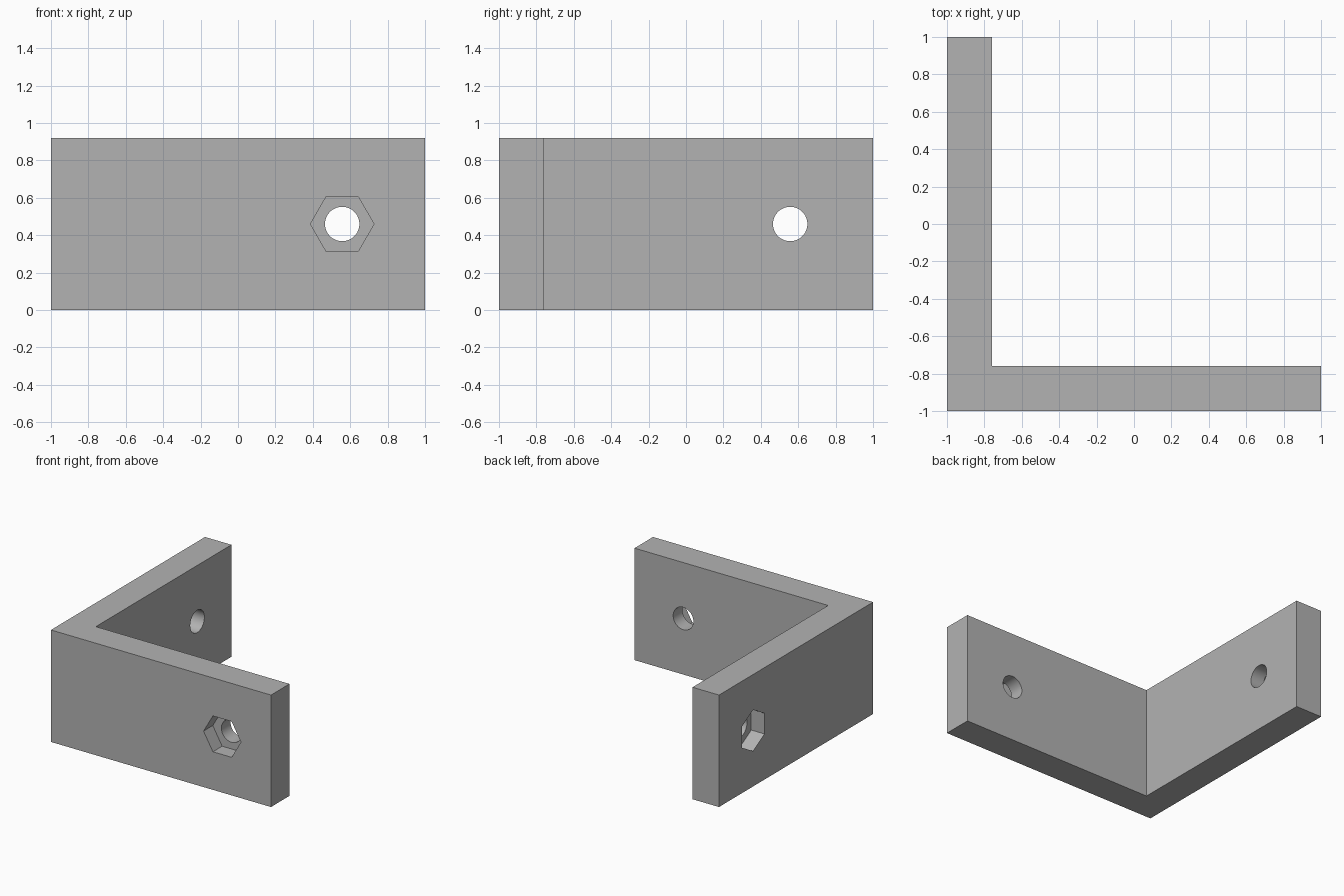
import bpy
import bmesh
from math import pi
from mathutils import Matrix, Vector

if "Cube" in bpy.data.objects:
    bpy.data.objects.remove(bpy.data.objects["Cube"])

HEIGHT, WALL = 0.92, 0.24
HOLE_AT, HOLE_R = 0.557, 0.092
NUT_R, NUT_DEPTH = 0.17, 0.12

grey = bpy.data.materials.new("plain grey")
grey.use_nodes = True
colour = (0.45, 0.45, 0.45, 1)
grey.diffuse_color = colour
grey.node_tree.nodes["Principled BSDF"].inputs["Base Color"].default_value = colour


def add_object(name, bm):
    mesh = bpy.data.meshes.new(name)
    bmesh.ops.recalc_face_normals(bm, faces=bm.faces)
    bm.to_mesh(mesh)
    bm.free()
    mesh.materials.append(grey)
    obj = bpy.data.objects.new(name, mesh)
    bpy.context.collection.objects.link(obj)
    return obj


def cutter(name, sides, radius, start, end, spin=0):
    """Prism running from start to end, spun about its own axis."""
    start, end = Vector(start), Vector(end)
    axis = end - start
    bm = bmesh.new()
    turn = axis.to_track_quat("Z", "Y").to_matrix().to_4x4()
    place = Matrix.Translation((start + end) / 2) @ turn @ Matrix.Rotation(spin, 4, "Z")
    bmesh.ops.create_cone(bm, cap_ends=True, segments=sides, radius1=radius,
                          radius2=radius, depth=axis.length, matrix=place)
    obj = add_object(name, bm)
    obj.hide_render = True
    return obj


# L-shaped bracket, extruded upwards
inner = WALL - 1
outline = [(-1, -1), (1, -1), (1, inner), (inner, inner), (inner, 1), (-1, 1)]
bm = bmesh.new()
base = bm.faces.new([bm.verts.new((x, y, 0)) for x, y in outline])
top = bmesh.ops.extrude_face_region(bm, geom=[base])["geom"]
bmesh.ops.translate(bm, vec=(0, 0, HEIGHT),
                    verts=[v for v in top if isinstance(v, bmesh.types.BMVert)])
bracket = add_object("corner_bracket", bm)

# Bolt holes through both arms, with hexagonal nut pockets on the outside
mid = HEIGHT / 2
pocket = NUT_DEPTH - 1
cutters = [
    cutter("front_bolt_hole", 48, HOLE_R, (HOLE_AT, -1.1, mid), (HOLE_AT, inner + 0.1, mid)),
    cutter("side_bolt_hole", 48, HOLE_R, (-1.1, HOLE_AT, mid), (inner + 0.1, HOLE_AT, mid)),
    cutter("front_nut_pocket", 6, NUT_R, (HOLE_AT, -1.1, mid), (HOLE_AT, pocket, mid), pi / 6),
    cutter("side_nut_pocket", 6, NUT_R, (-1.1, HOLE_AT, mid), (pocket, HOLE_AT, mid)),
]
for tool in cutters:
    cut = bracket.modifiers.new(tool.name, "BOOLEAN")
    cut.object = tool
    cut.operation = "DIFFERENCE"
    cut.solver = "EXACT"

# Bake the cuts, then drop the cutters
bpy.context.view_layer.objects.active = bracket
bracket.select_set(True)
for tool in cutters:
    bpy.ops.object.modifier_apply(modifier=tool.name)
    bpy.data.objects.remove(tool)
bpy.ops.object.shade_smooth_by_angle(angle=pi / 6)
